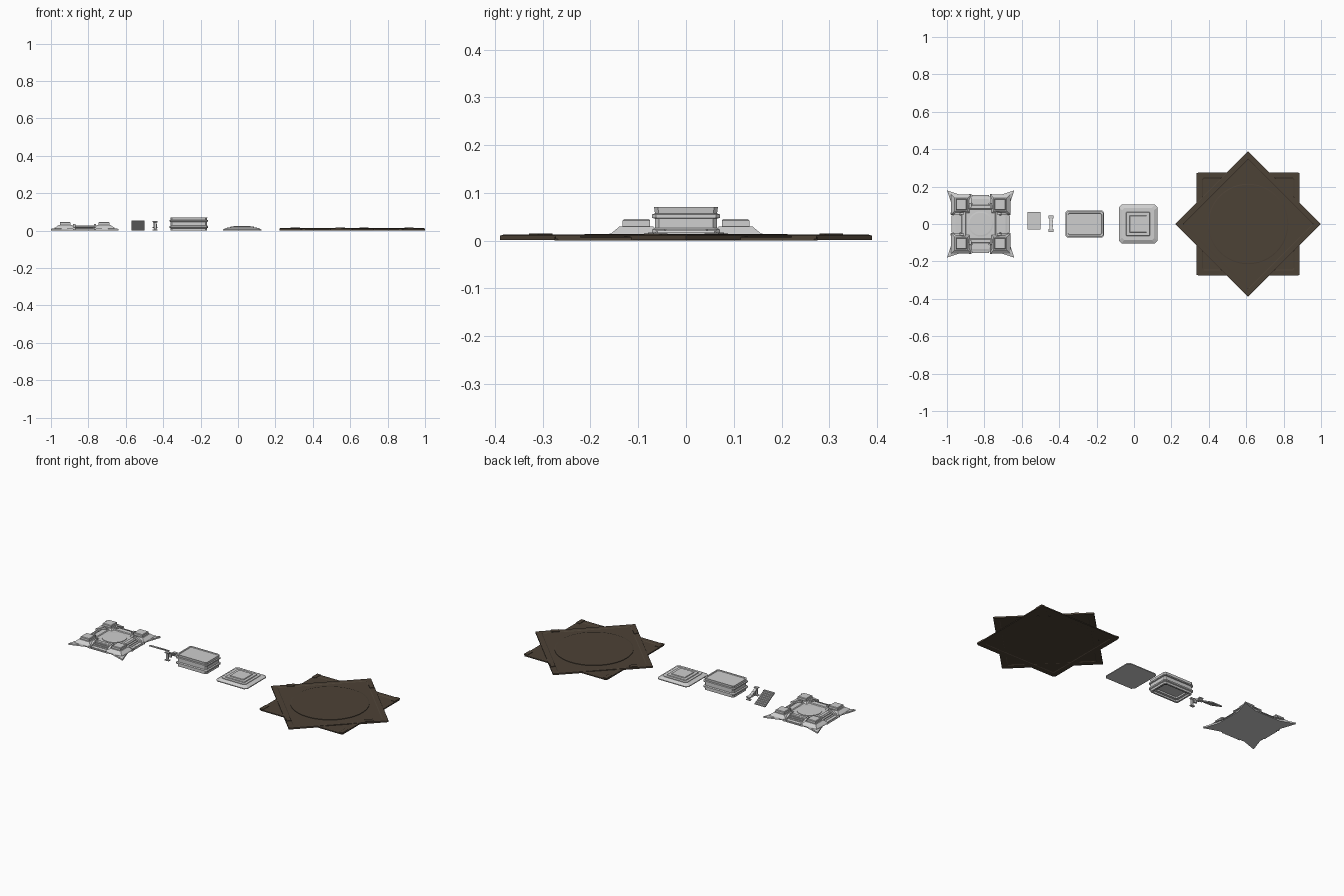
import bpy, bmesh, math

if "Cube" in bpy.data.objects:
    bpy.data.objects.remove(bpy.data.objects["Cube"])


def material(name, rgb):
    m = bpy.data.materials.new(name)
    m.diffuse_color = (*rgb, 1)
    m.use_nodes = True
    m.node_tree.nodes["Principled BSDF"].inputs["Base Color"].default_value = m.diffuse_color
    return m


GREY = material("pale_stone", (0.62, 0.62, 0.62))
BROWN = material("dark_earth", (0.073, 0.054, 0.037))


def make(name, bm, mat, loc=(0, 0, 0), rot=0):
    bmesh.ops.recalc_face_normals(bm, faces=bm.faces)
    me = bpy.data.meshes.new(name)
    bm.to_mesh(me)
    bm.free()
    me.materials.append(mat)
    ob = bpy.data.objects.new(name, me)
    ob.location = loc
    ob.rotation_euler.z = rot
    bpy.context.collection.objects.link(ob)
    return ob


def loft(name, rings, mat, loc=(0, 0, 0), rot=0):
    """Skin a stack of (outline, z) rings and cap both ends."""
    bm = bmesh.new()
    loops = [[bm.verts.new((x, y, z)) for x, y in o] for o, z in rings]
    n = len(loops[0])
    for a, b in zip(loops, loops[1:]):
        for i in range(n):
            j = (i + 1) % n
            bm.faces.new((a[i], a[j], b[j], b[i]))
    bm.faces.new(loops[0][::-1])
    bm.faces.new(loops[-1])
    return make(name, bm, mat, loc, rot)


def extrude_x(name, prof, x0, x1, mat, loc=(0, 0, 0), rot=0):
    """Extrude a (y, z) profile along x."""
    bm = bmesh.new()
    a = [bm.verts.new((x0, y, z)) for y, z in prof]
    b = [bm.verts.new((x1, y, z)) for y, z in prof]
    n = len(prof)
    for i in range(n):
        j = (i + 1) % n
        bm.faces.new((a[i], a[j], b[j], b[i]))
    bm.faces.new(a[::-1])
    bm.faces.new(b)
    return make(name, bm, mat, loc, rot)


def rect(hx, hy, c=0.0):
    """Rectangle with cut corners."""
    if c == 0:
        return [(hx, -hy), (hx, hy), (-hx, hy), (-hx, -hy)]
    return [(hx - c, -hy), (hx, -hy + c), (hx, hy - c), (hx - c, hy),
            (-hx + c, hy), (-hx, hy - c), (-hx, -hy + c), (-hx + c, -hy)]


def circle(r, n=32):
    return [(r * math.cos(2 * math.pi * i / n), r * math.sin(2 * math.pi * i / n))
            for i in range(n)]


def box(name, hx, hy, z0, z1, mat, loc=(0, 0, 0), rot=0):
    return loft(name, [(rect(hx, hy), z0), (rect(hx, hy), z1)], mat, loc, rot)


# --- fort platform with flared corners ---
FX = -0.82


def flare(corner, mid):
    pts = []
    for k in range(4):
        c, s = round(math.cos(k * math.pi / 2)), round(math.sin(k * math.pi / 2))
        for x, y in [(mid, -0.085), (mid, 0.085), (corner, corner)]:
            pts.append((x * c - y * s, x * s + y * c))
    return pts


loft("fort_base", [(flare(0.18, 0.148), 0), (flare(0.18, 0.148), 0.009),
                   (flare(0.145, 0.125), 0.015)], GREY, (FX, 0, 0))
loft("fort_floor", [(rect(0.105, 0.105), 0.012), (rect(0.105, 0.105), 0.022),
                    (rect(0.10, 0.10), 0.026), (rect(0.082, 0.082), 0.026),
                    (rect(0.078, 0.078), 0.022)], GREY, (FX, 0, 0))
loft("fort_round_floor", [(circle(0.068), 0.02), (circle(0.068), 0.025),
                          (circle(0.060), 0.026)], GREY, (FX, 0, 0))
for sx in (-1, 1):
    for sy in (-1, 1):
        loft("corner_tower",
             [(rect(0.055, 0.055), 0.009), (rect(0.053, 0.053), 0.015),
              (rect(0.035, 0.035), 0.030), (rect(0.029, 0.029), 0.030),
              (rect(0.029, 0.029), 0.042), (rect(0.026, 0.026), 0.045)],
             GREY, (FX + sx * 0.104, sy * 0.104, 0))
# stairs and side rails on each of the four sides
for k in range(4):
    rot = k * math.pi / 2
    st = [(0.09, 0.002), (0.156, 0.002)]
    for i in range(5):
        y, z = 0.156 - i * 0.011, 0.005 * (i + 1)
        st += [(y, z), (y - 0.011, z)]
    st.append((0.09, 0.025))
    extrude_x("fort_stairs", st, -0.046, 0.046, GREY, (FX, 0, 0), rot)
    rail = [(0.088, 0.004), (0.160, 0.004), (0.160, 0.015), (0.150, 0.015),
            (0.115, 0.031), (0.110, 0.035), (0.088, 0.035)]
    for s in (-1, 1):
        extrude_x("fort_stair_rail", rail, s * 0.056 - 0.006, s * 0.056 + 0.006,
                  GREY, (FX, 0, 0), rot)

# --- loose flight of steps, high at the front, thin shell ---
N = 8
top, under = [], []
for i in range(N):
    y0, y1 = -0.03 + 0.095 * i / N, -0.03 + 0.095 * (i + 1) / N
    z = 0.053 * (N - i) / N
    top += [(y0, z), (y1, z)]
prof = top + [(0.065, 0), (0.060, 0), (-0.03, 0.049)]
extrude_x("loose_steps", prof, -0.57, -0.50, GREY)

# --- loose sloping rail with end posts ---
RX = -0.443
for y, z0, z1 in ((-0.036, 0.0, 0.050), (0.037, 0.0, 0.020)):
    loft("rail_post", [(rect(0.013, 0.008), z0), (rect(0.013, 0.008), z0 + 0.005),
                       (rect(0.006, 0.005), z0 + 0.007),
                       (rect(0.006, 0.005), z1 - 0.008),
                       (rect(0.013, 0.008), z1 - 0.005),
                       (rect(0.013, 0.008), z1)], GREY, (RX, y, 0))
extrude_x("rail_handle", [(-0.03, 0.045), (-0.03, 0.038), (0.031, 0.010),
                          (0.031, 0.017)], RX - 0.008, RX + 0.008, GREY)
for y in (-0.010, 0.013):
    box("rail_baluster", 0.009, 0.005, 0.010, 0.030 - y * 0.45, GREY, (RX, y, 0))

# --- banded rectangular block, hollow beneath ---
BX, BY = 0.103, 0.071


def band(d):
    return rect(BX - d, BY - d, 0.008)


loft("banded_block",
     [(band(0.045), 0.020), (band(0.030), 0.020), (band(0.030), 0.010),
      (band(0.016), 0.010), (band(0.016), 0), (band(0.006), 0),
      (band(0.006), 0.012), (band(0), 0.015), (band(0), 0.023),
      (band(0.006), 0.027), (band(0.006), 0.046), (band(0), 0.048),
      (band(0), 0.055), (band(0.006), 0.057), (band(0.004), 0.071),
      (band(0.012), 0.071), (band(0.014), 0.068)], GREY, (-0.263, 0, 0))

# --- low stepped plinth ---


def sq(h, c=0.012):
    return rect(h, h, c)


loft("stepped_plinth",
     [(sq(0.103, 0.014), 0), (sq(0.103, 0.014), 0.005), (sq(0.086), 0.014),
      (sq(0.080), 0.014), (sq(0.080), 0.017), (sq(0.064, 0.004), 0.017),
      (sq(0.062, 0.003), 0.021), (sq(0.046, 0.003), 0.021),
      (sq(0.044, 0.003), 0.025)], GREY, (0.022, 0, 0))

# --- brown eight-pointed ground plate: square below, diamond above ---
SX = 0.61
H = 0.2755


def plate(name, z0, z1, cut, rot):
    def r(d):
        return rect(H - d, H - d, cut)
    loft(name, [(r(0.05), z0 + 0.002), (r(0.035), z0 + 0.002), (r(0.032), z0),
                (r(0), z0), (r(0), z1 - 0.002), (r(0.004), z1), (r(0.028), z1),
                (r(0.032), z1 - 0.0025)], BROWN, (SX, 0, 0), rot)


plate("lower_square_plate", 0.0, 0.009, 0.008, 0)
plate("upper_diamond_plate", 0.0015, 0.0125, 0.0006, math.pi / 4)
loft("round_ground_disc", [(circle(0.215, 48), 0.008), (circle(0.215, 48), 0.013),
                           (circle(0.210, 48), 0.014)], BROWN, (SX, 0, 0))
# small raised edge blocks at the corners of the square
for sx in (-1, 1):
    for sy in (-1, 1):
        box("corner_edge_block", 0.012, 0.026, 0.004, 0.011, BROWN,
            (SX + sx * 0.263, sy * 0.247, 0))
# raised clamps along the diamond rim
for k in range(4):
    a = k * math.pi / 2 + math.pi / 4
    c, s = math.cos(a), math.sin(a)
    d, t = H - 0.016, 0.17
    box("rim_clamp", 0.013, 0.022, 0.006, 0.0155, BROWN,
        (SX + d * c - t * s, d * s + t * c, 0), a)
